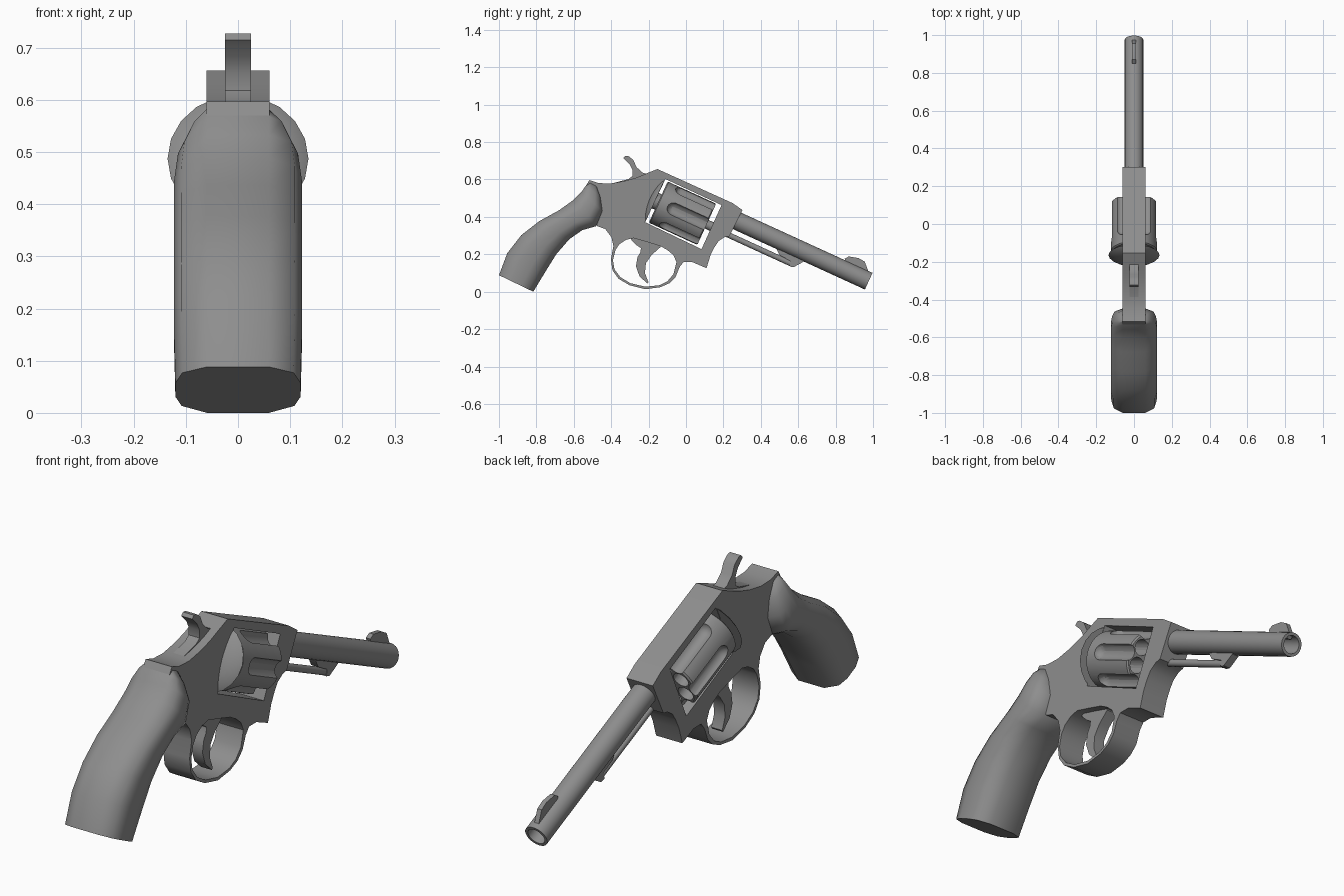
import bpy, bmesh, math
from mathutils import Vector, Matrix

if "Cube" in bpy.data.objects:
    bpy.data.objects.remove(bpy.data.objects["Cube"])

SCALE = 186.8
TILT = math.radians(24.6)
AXIS = Vector((0, math.cos(TILT), -math.sin(TILT)))   # along the barrel
UP = Vector((0, math.sin(TILT), math.cos(TILT)))      # square to the barrel
SIDE = Vector((1, 0, 0))

steel = bpy.data.materials.new("grey_steel")
steel.diffuse_color = (0.27, 0.27, 0.27, 1)
steel.use_nodes = True
steel.node_tree.nodes["Principled BSDF"].inputs["Base Color"].default_value = steel.diffuse_color


def P(px, py):
    """Drafting units to (y, z)."""
    return (px - 686.5) / SCALE, (292.5 - py) / SCALE


def point(px, py):
    return Vector((0, *P(px, py)))


def activate(ob):
    bpy.ops.object.select_all(action='DESELECT')
    ob.select_set(True)
    bpy.context.view_layer.objects.active = ob


def finish(ob, angle=35):
    bm = bmesh.new()
    bm.from_mesh(ob.data)
    bmesh.ops.remove_doubles(bm, verts=bm.verts, dist=0.0003)
    bmesh.ops.recalc_face_normals(bm, faces=bm.faces)
    bm.to_mesh(ob.data)
    bm.free()
    ob.data.materials.clear()
    ob.data.materials.append(steel)
    activate(ob)
    bpy.ops.object.shade_smooth_by_angle(angle=math.radians(angle))
    return ob


def plate(name, outlines, half):
    """Side profile (first outline) with holes (others), extruded in x."""
    cu = bpy.data.curves.new(name, 'CURVE')
    cu.dimensions, cu.fill_mode, cu.extrude = '2D', 'BOTH', half
    for pts in outlines:
        sp = cu.splines.new('POLY')
        sp.points.add(len(pts) - 1)
        for q, p in zip(sp.points, pts):
            q.co = (*P(*p), 0, 1)
        sp.use_cyclic_u = True
    ob = bpy.data.objects.new(name, cu)
    bpy.context.collection.objects.link(ob)
    activate(ob)
    bpy.ops.object.convert(target='MESH')
    ob = bpy.context.view_layer.objects.active
    ob.data.transform(Matrix(((0, 0, 1, 0), (1, 0, 0, 0), (0, 1, 0, 0), (0, 0, 0, 1))))
    return finish(ob)


def add_lathe(bm, origin, profile, segs):
    """Revolve (distance, radius) pairs about the barrel direction."""
    rings = []
    for t, r in profile:
        c = origin + AXIS * t
        if r == 0:
            rings.append([bm.verts.new(c)] * segs)
        else:
            rings.append([bm.verts.new(c + (SIDE * math.cos(a) + UP * math.sin(a)) * r)
                          for a in (2 * math.pi * i / segs for i in range(segs))])
    for A, B in zip(rings, rings[1:]):
        for i in range(segs):
            j = (i + 1) % segs
            bm.faces.new(list(dict.fromkeys((A[i], A[j], B[j], B[i]))))


def mesh_object(name, bm):
    bmesh.ops.recalc_face_normals(bm, faces=bm.faces)
    me = bpy.data.meshes.new(name)
    bm.to_mesh(me)
    bm.free()
    ob = bpy.data.objects.new(name, me)
    bpy.context.collection.objects.link(ob)
    return ob


def lathe(name, origin, profile, segs=24):
    bm = bmesh.new()
    add_lathe(bm, origin, profile, segs)
    return finish(mesh_object(name, bm))


# Frame with trigger guard: cylinder window and finger opening are holes
frame_edge = [(590, 181), (599, 184), (611, 184.5), (625, 182), (637, 178.5), (648, 174),
              (658, 170), (733, 204), (743, 211), (730, 237), (725, 238), (719, 242),
              (715, 248), (711, 256), (707, 269), (693, 263), (684, 263), (680, 268),
              (676, 278), (670, 284), (661, 288), (646, 290), (630, 286), (619, 279.5),
              (613, 271), (611.5, 260), (614, 247), (612, 238), (606, 230), (598, 227),
              (590, 215), (583, 193)]
window = [(666, 180), (722, 206), (702, 250), (645.5, 223)]
finger_hole = [(613.5, 261), (616, 251), (620, 245), (627, 240.5), (634, 239), (648, 243),
               (661, 247), (668, 251), (674, 256), (677, 263), (674, 275), (668, 282),
               (660, 286), (646, 287.5), (631, 284), (621, 278), (615, 270)]
plate("frame", [frame_edge, window, finger_hole], 0.06)

# Hammer, trigger and front sight
plate("hammer", [[(624, 159), (626, 156.7), (629, 157), (634, 161), (637, 168), (643, 173.5),
                  (650, 176), (640, 190), (616, 188), (614, 184), (629, 180), (633, 177),
                  (633, 171), (630, 165)]], 0.025)
plate("trigger", [[(630, 236), (632, 241), (637, 246), (641.5, 249), (641, 253), (638, 258),
                   (636.5, 267), (640, 277), (648, 284.5), (649, 283), (645.5, 274),
                   (646.5, 264), (652, 256), (661, 248), (662, 240)]], 0.025)
plate("front_sight", [[(847, 266), (845, 259.5), (849, 257.3), (859, 259), (865, 262.5),
                       (869, 273), (866, 276)]], 0.01)

# Barrel with bore
lathe("barrel", point(869, 282), [(-0.80, 0), (-0.80, 0.049), (0, 0.049), (0, 0.037),
                                  (-0.5, 0.037), (-0.5, 0)])

# Ejector rod and its lug under the barrel
lathe("ejector_rod", point(726, 234.5), [(0, 0), (0, 0.015), (0.395, 0.015), (0.395, 0)], 16)
plate("ejector_lug", [[(777, 250), (780, 256), (791, 262), (790, 267), (794, 268),
                       (804, 262.5), (806, 258)]], 0.016)

# Recoil shield: shallow dome behind the window
lathe("recoil_shield", point(655.7, 201.5), [(0, 0), (0, 0.135), (-0.011, 0.12),
      (-0.022, 0.09), (-0.030, 0.06), (-0.037, 0)], 20)

# Cylinder with six side flutes and six chambers
center = point(658.8, 203)
L = 0.285
cylinder = lathe("cylinder", center, [(0, 0), (0, 0.115), (0.006, 0.121), (L - 0.006, 0.121),
                                      (L, 0.115), (L, 0)], 48)
bm = bmesh.new()
for k in range(6):
    a = math.radians(60 * k)
    radial = SIDE * math.cos(a) + UP * math.sin(a)
    nose = [(0.09 - 0.036 * math.cos(b), 0.036 * math.sin(b))
            for b in (math.radians(18 * i) for i in range(1, 6))]
    add_lathe(bm, center + radial * 0.128, [(0.054, 0)] + nose + [(0.4, 0.036), (0.4, 0)], 20)
    a += math.radians(30)
    radial = SIDE * math.cos(a) + UP * math.sin(a)
    add_lathe(bm, center + radial * 0.075, [(0.03, 0), (0.03, 0.033), (0.4, 0.033), (0.4, 0)], 20)
cutter = mesh_object("cylinder_cutter", bm)
cutter.hide_render = True
mod = cylinder.modifiers.new("cuts", 'BOOLEAN')
mod.operation, mod.solver, mod.object = 'DIFFERENCE', 'EXACT', cutter
activate(cylinder)
bpy.ops.object.modifier_apply(modifier=mod.name)
bpy.data.objects.remove(cutter)
finish(cylinder)

# Ratchet behind the cylinder and the pin in front of it
lathe("ratchet", point(653, 200.3), [(0, 0), (0, 0.045), (0.05, 0.045), (0.05, 0)], 16)
lathe("cylinder_pin", center + AXIS * (L - 0.02), [(0, 0), (0, 0.025), (0.09, 0.025), (0.09, 0)], 16)

# Grip: rounded sections lofted from the butt up to the frame
rows = [((499.7, 276), (534, 292.5), 0.12), ((508, 254), (547, 271), 0.123),
        ((522, 236), (557, 255), 0.123), ((540, 222), (570, 240), 0.123),
        ((560, 211), (583, 231), 0.123), ((574, 201), (597, 227), 0.123),
        ((582, 193), (603, 212), 0.115), ((586.5, 186.5), (601, 198), 0.09),
        ((590, 183.5), (597, 187), 0.06)]
half = [(0, 0), (0.13, 0.78), (0.35, 1), (0.65, 1), (0.85, 0.8), (1, 0)]
bm = bmesh.new()
rings = []
for back, front, w in rows:
    b, f = point(*back), point(*front)
    right = [b.lerp(f, t) + SIDE * (0.059 + (w - 0.059) * s) for t, s in half]
    left = [Vector((-p.x, p.y, p.z)) for p in reversed(right)]
    rings.append([bm.verts.new(p) for p in right + left])
for A, B in zip(rings, rings[1:]):
    for i in range(len(A)):
        j = (i + 1) % len(A)
        bm.faces.new((A[i], A[j], B[j], B[i]))
bm.faces.new(rings[0])
bm.faces.new(rings[-1])
finish(mesh_object("grip", bm), 50)
